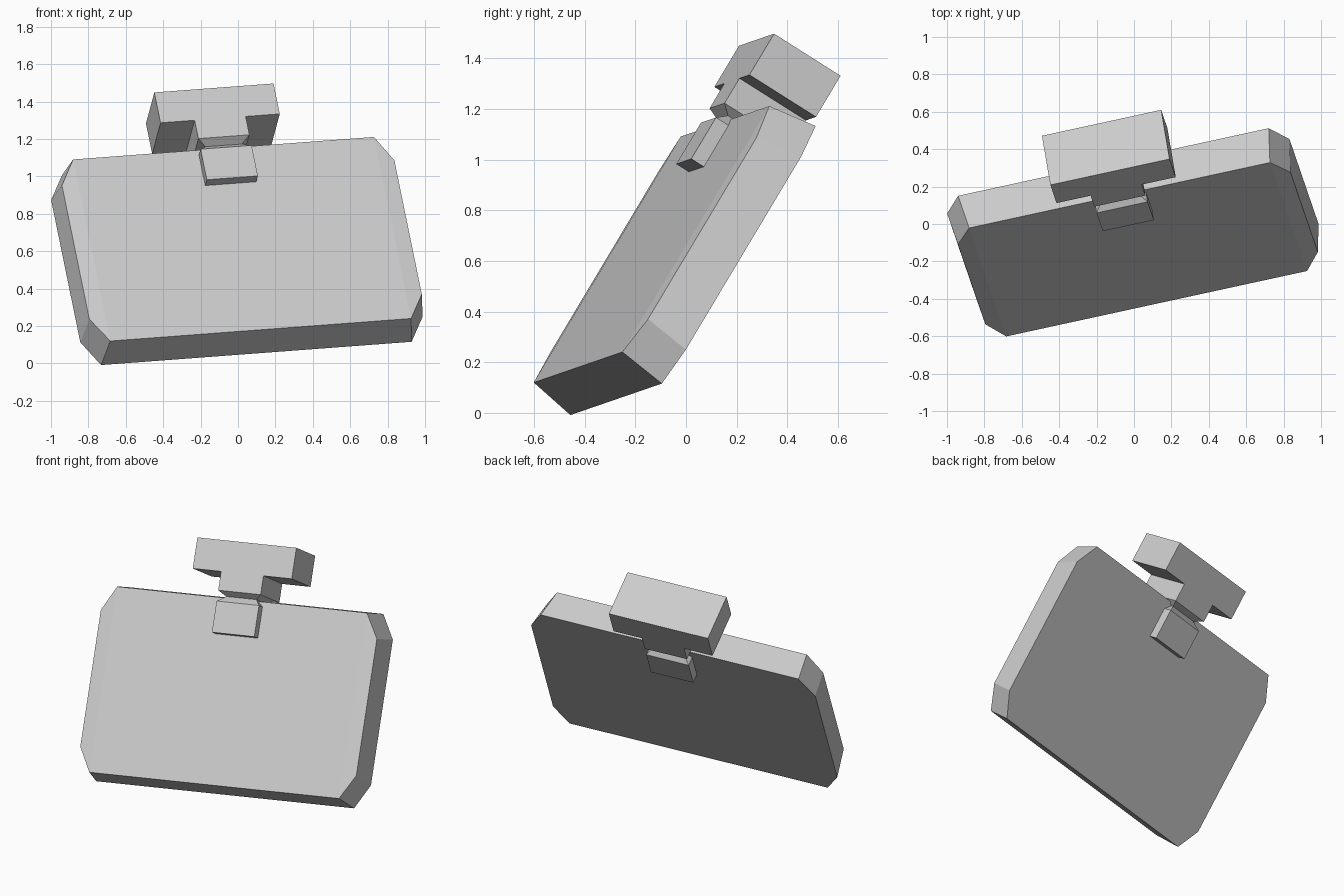
import bpy
import bmesh
from mathutils import Matrix, Vector

cube = bpy.data.objects.get("Cube")
if cube:
    bpy.data.objects.remove(cube, do_unlink=True)

grey = bpy.data.materials.new("plain_grey")
grey.use_nodes = True
colour = (0.6, 0.6, 0.6, 1)
grey.diffuse_color = colour
grey.node_tree.nodes["Principled BSDF"].inputs["Base Color"].default_value = colour

# Tilted frame shared by all parts: across the width, up the slab, towards its back
across = Vector((0.975, 0.212, 0.073)).normalized()
up = Vector((-0.17, 0.506, 0.846))
up = (up - across * up.dot(across)).normalized()
back = -across.cross(up)
frame = Matrix((across, back, up)).transposed().to_4x4()
frame.translation = across * 0.041 - back * 0.371


def make_object(name, bm):
    bmesh.ops.recalc_face_normals(bm, faces=bm.faces)
    mesh = bpy.data.meshes.new(name)
    bm.to_mesh(mesh)
    bm.free()
    mesh.materials.append(grey)
    mesh.transform(frame)
    obj = bpy.data.objects.new(name, mesh)
    bpy.context.collection.objects.link(obj)
    return obj


def bridge(bm, a, b):
    for i in range(len(a)):
        j = (i + 1) % len(a)
        bm.faces.new((a[i], a[j], b[j], b[i]))


def octagon(bm, grow, depth, bend):
    """Rectangle with cut corners; bend pushes the outer side points back."""
    wide, narrow = 0.912 + grow, 0.825 + grow
    tall, short = 0.574 + grow, 0.423 + grow
    quarter = [(narrow, tall), (wide, short)]
    points = quarter + [(x, -z) for x, z in reversed(quarter)]
    points += [(-x, -z) for x, z in points]
    return [bm.verts.new((x, depth + (bend if abs(x) == wide else 0), z + 0.49))
            for x, z in points]


def stack(name, sections):
    """Loft of rectangles given as (half width, half depth, height)."""
    bm = bmesh.new()
    rings = [[bm.verts.new((sx * w, sy * d, h))
              for sx, sy in ((-1, -1), (1, -1), (1, 1), (-1, 1))]
             for w, d, h in sections]
    for a, b in zip(rings, rings[1:]):
        bridge(bm, a, b)
    bm.faces.new(rings[0])
    bm.faces.new(rings[-1])
    return make_object(name, bm)


# Slab with cut corners, slightly wider at the back, side strips of the front bent back
bm = bmesh.new()
front = octagon(bm, 0, -0.098, 0.008)
rear = octagon(bm, 0.027, 0.098, 0)
bridge(bm, front, rear)
for strip in ((0, 1, 2, 3), (4, 5, 6, 7), (0, 3, 4, 7)):
    bm.faces.new([front[i] for i in strip])
bm.faces.new(rear)
make_object("slab", bm)

# Clip straddling the top edge, pinched between its tabs and its neck
stack("clip_neck", [(0.14, 0.157, 0.84), (0.14, 0.157, 1.033), (0.1, 0.114, 1.072),
                    (0.14, 0.157, 1.1), (0.14, 0.157, 1.216)])

# Wide crossbar on top of the neck
stack("crossbar", [(0.327, 0.157, 1.216), (0.327, 0.157, 1.408)])
